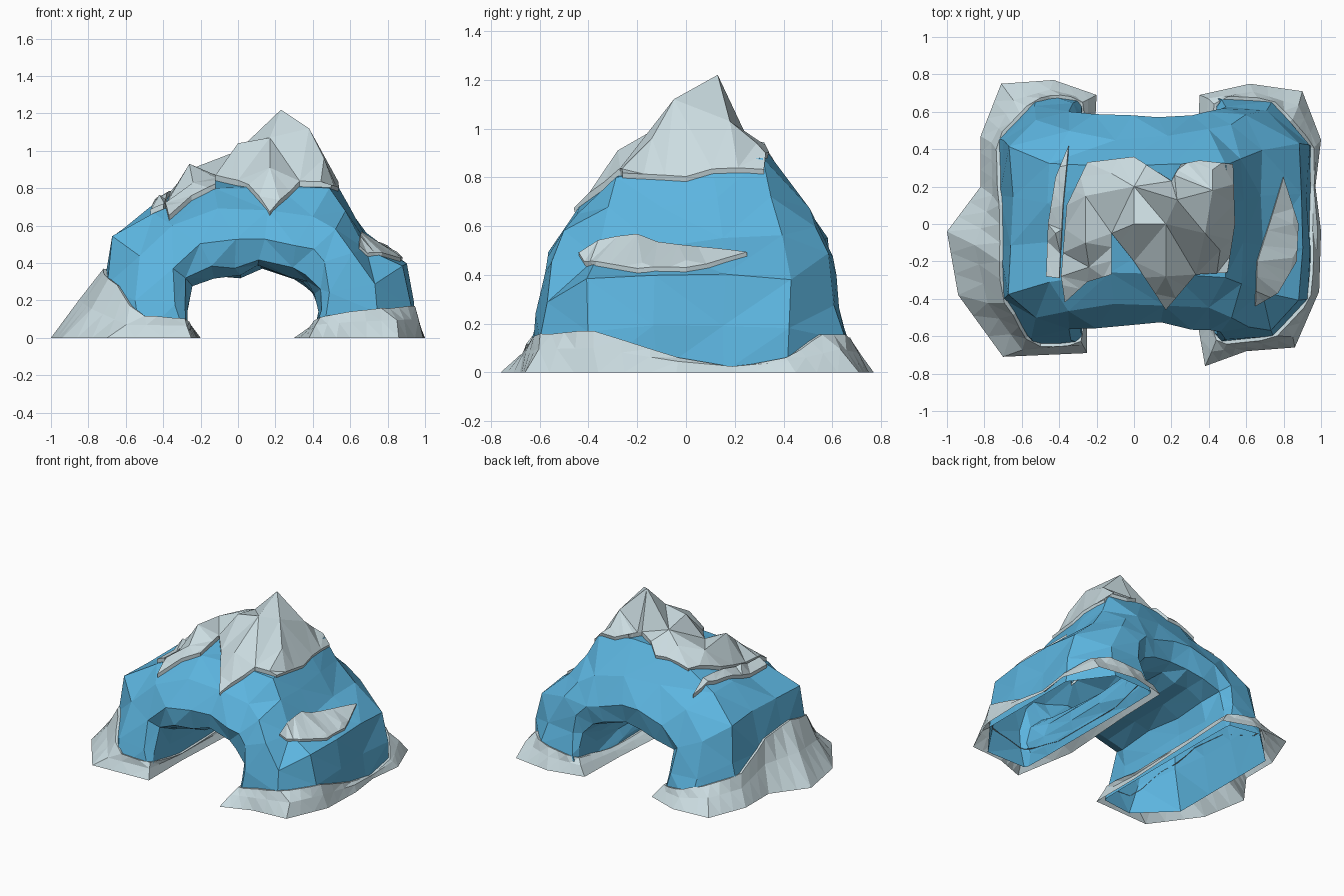
import bpy, bmesh, random
from mathutils import Vector
from mathutils.bvhtree import BVHTree
from mathutils.geometry import delaunay_2d_cdt

if "Cube" in bpy.data.objects:
    bpy.data.objects.remove(bpy.data.objects["Cube"])

random.seed(4)


def material(name, rgb):
    m = bpy.data.materials.new(name)
    m.diffuse_color = (*rgb, 1)
    m.use_nodes = True
    m.node_tree.nodes["Principled BSDF"].inputs["Base Color"].default_value = m.diffuse_color
    return m


ICE = material("ice blue", (0.107, 0.46, 0.74))
SNOW = material("snow grey", (0.60, 0.72, 0.755))


def finish(bm, name, mat):
    bmesh.ops.triangulate(bm, faces=bm.faces[:])
    bmesh.ops.recalc_face_normals(bm, faces=bm.faces[:])
    me = bpy.data.meshes.new(name)
    bm.to_mesh(me)
    me.materials.append(mat)
    ob = bpy.data.objects.new(name, me)
    bpy.context.collection.objects.link(ob)
    return ob


def loft(bm, rings):
    """Join closed rings of points with quads, ends left open."""
    vs = [[bm.verts.new(p) for p in r] for r in rings]
    n = len(vs[0])
    for a, b in zip(vs, vs[1:]):
        for i in range(n):
            j = (i + 1) % n
            bm.faces.new((a[i], a[j], b[j], b[i]))


def refine(loop, steps=3):
    """Add evenly spaced points on every edge of a closed loop."""
    pts = [Vector(p) for p in loop]
    return [a.lerp(b, k / steps) for a, b in zip(pts, pts[1:] + pts[:1]) for k in range(steps)]


# Ice arch: stations from left foot over the crown to right foot
# inner x,z | rim x,z,depth | flank x,z,depth | outer x,z,depth | front-to-back rise
STATIONS = [
    (-.27, 0, -.28, 0, .64, -.52, 0, .67, -.77, 0, .43, 0),
    (-.28, .15, -.33, .18, .61, -.54, .20, .60, -.71, .28, .41, 0),
    (-.25, .29, -.35, .38, .56, -.52, .45, .51, -.66, .55, .38, 0),
    (-.12, .33, -.20, .50, .57, -.36, .61, .46, -.45, .69, .30, .02),
    (.00, .33, -.02, .54, .54, -.10, .70, .42, -.12, .85, .27, .04),
    (.12, .38, .13, .54, .53, .17, .68, .44, .20, .87, .28, .05),
    (.28, .33, .30, .50, .56, .40, .66, .46, .50, .83, .29, .04),
    (.36, .29, .40, .48, .57, .51, .57, .50, .58, .70, .33, .03),
    (.42, .22, .46, .40, .59, .60, .45, .54, .68, .52, .37, .05),
    (.43, .13, .50, .25, .61, .72, .28, .58, .89, .39, .40, 0),
    (.42, .06, .46, .12, .62, .74, .14, .61, .93, .18, .40, 0),
    (.40, 0, .42, 0, .65, .74, 0, .65, .945, 0, .385, 0),
]


def arch_ring(s):
    xi, zi, xr, zr, yr, xm, zm, ym, xo, zo, yo, r = s
    xl, zl, yl = xr + (xi - xr) * .75, zr + (zi - zr) * .75, yr - .03
    pts = [(xr, -yr, zr), (xm, -ym, zm), (xo, -yo, zo - r), (xo, -yo * .3, zo - r * .4),
           (xo, yo * .4, zo + r * .4), (xo, yo + .03, zo + r), (xm, ym + .04, zm + r * .5),
           (xr, yr + .03, zr), (xl, yl + .03, zl),
           (xi, .42, zi), (xi, .15, zi), (xi, -.15, zi), (xi, -.42, zi), (xl, -yl, zl)]
    if zi == 0:
        return pts
    return [tuple(c + random.uniform(-.014, .014) for c in p) for p in pts]


bm = bmesh.new()
loft(bm, [arch_ring(s) for s in STATIONS])
finish(bm, "ice_arch", ICE)
rock = BVHTree.FromBMesh(bm)


def snap(p, offset):
    """Nearest point on the rock, moved along its normal."""
    co, n, *_ = rock.find_nearest(Vector(p))
    return co + n * offset


def drop(p):
    """Point of the rock straight below p."""
    hit = rock.ray_cast(Vector((p[0], p[1], 3)), Vector((0, 0, -1)))[0]
    return hit if hit else Vector(p)


def snow_patch(name, outline, peaks, thick=.03, inset=.01):
    """Faceted snow sheet with a lip, its outline resting on the rock."""
    loop = [drop(p) for p in refine(outline)]
    n = len(loop)
    flat = [Vector(p[:2]) for p in loop + peaks]
    _, _, faces, orig, *_ = delaunay_2d_cdt(flat, [], [list(range(n))], 1, 1e-5)
    bm = bmesh.new()
    top = [bm.verts.new(p + Vector((0, 0, thick))) for p in loop]
    top += [bm.verts.new(p) for p in peaks]
    low = [bm.verts.new(snap(p, -inset)) for p in loop]
    for f in faces:
        bm.faces.new([top[orig[i][0]] for i in f])
    for i in range(n):
        j = (i + 1) % n
        bm.faces.new((top[j], top[i], low[i], low[j]))
    finish(bm, name, SNOW)
    bm.free()


# Summit snow
snow_patch("summit_snow",
           [(-.37, -.42), (-.25, -.31), (-.12, -.27), (-.12, -.05),
            (0, -.20), (.17, -.46), (.33, -.27), (.50, -.26),
            (.54, 0), (.53, .32), (.35, .34), (.25, .32),
            (.20, .23), (0, .36), (-.25, .33), (-.36, .10), (-.39, -.28)],
           [(.23, .13, 1.22), (.38, -.05, 1.12), (.17, 0, 1.07), (0, 0, 1.04),
            (0, .20, 1.0), (-.26, -.10, .93), (-.26, .15, .90), (.42, .18, 1.03),
            (.17, -.28, .91), (.46, -.14, .96), (-.24, -.23, .83), (-.12, .27, .94),
            (.42, .29, .94)])

# Thin ledges on both slopes
snow_patch("left_ledge_snow",
           [(-.47, -.28), (-.40, -.29), (-.38, .10), (-.35, .42), (-.42, .25), (-.46, 0)],
           [(-.42, -.05, .765), (-.40, .20, .765)])
snow_patch("right_ledge_snow",
           [(.65, -.44), (.77, -.37), (.87, -.20), (.88, 0), (.80, .25), (.74, .05), (.66, -.20)],
           [(.85, -.18, .45), (.85, .0, .46)], .02)


def foot_snow(name, pts):
    """Drift around a foot: ground x,y then contact x,y,z on the rock."""
    ground = [Vector((g[0], g[1], 0)) for g in pts]
    contact = [Vector(g[2:]) for g in pts]
    mid = [a.lerp(b, .5) + Vector((random.uniform(-.01, .01), random.uniform(-.01, .01), .015))
           for a, b in zip(ground, contact)]
    contact = refine(contact)
    bm = bmesh.new()
    loft(bm, [refine(ground), refine(mid), [snap(p, .018) for p in contact],
              [snap(p, -.005) for p in contact]])
    bmesh.ops.remove_doubles(bm, verts=bm.verts, dist=.001)
    finish(bm, name, SNOW)
    bm.free()


# Snow drifts at the feet
foot_snow("left_foot_snow", [
    (-.25, -.69, -.29, -.62, .10), (-.70, -.71, -.50, -.63, .11), (-.94, -.38, -.64, -.48, .28),
    (-1, -.04, -.72, -.20, .37), (-.82, .20, -.70, .10, .34), (-.82, .47, -.71, .40, .20),
    (-.71, .75, -.60, .58, .16), (-.43, .77, -.45, .66, .11), (-.20, .69, -.29, .64, .09),
    (-.22, .30, -.27, .30, .06), (-.25, -.30, -.27, -.30, .05)])
foot_snow("right_foot_snow", [
    (.38, -.76, .44, -.62, .11), (.60, -.68, .60, -.62, .14), (.86, -.66, .82, -.56, .16),
    (.99, -.36, .94, -.38, .17), (1, -.04, .95, -.03, .06), (.97, .20, .95, .20, .02),
    (1, .45, .94, .41, .06), (.90, .71, .86, .57, .16), (.62, .75, .66, .65, .13),
    (.35, .69, .43, .64, .10), (.34, .30, .41, .30, .05), (.30, -.30, .41, -.30, .05)])
